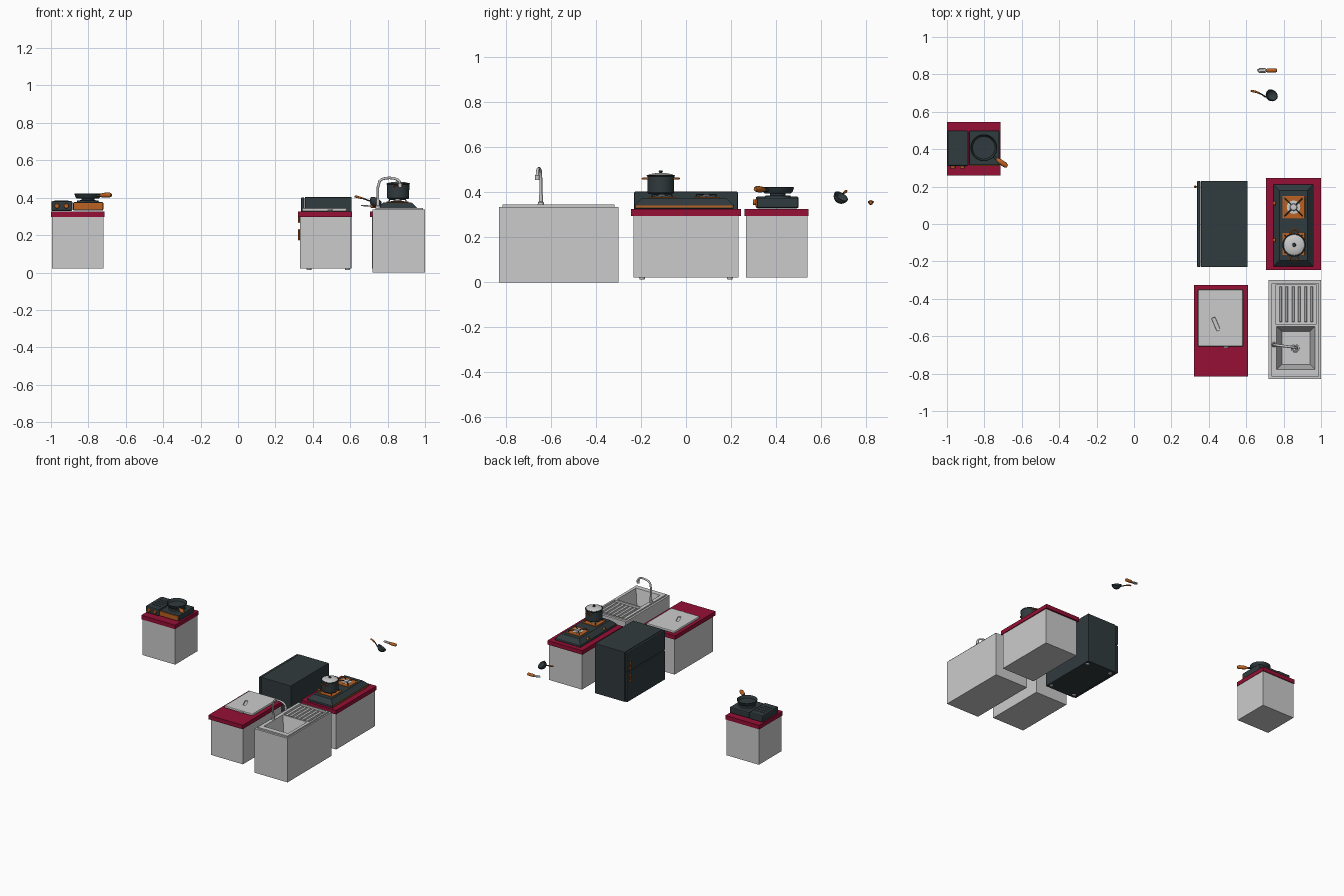
import bpy, bmesh, math
from mathutils import Vector

if "Cube" in bpy.data.objects:
    bpy.data.objects.remove(bpy.data.objects["Cube"])


def mat(name, rgb):
    m = bpy.data.materials.new(name)
    m.diffuse_color = (*rgb, 1)
    m.use_nodes = True
    m.node_tree.nodes["Principled BSDF"].inputs["Base Color"].default_value = m.diffuse_color
    return m


RED = mat("crimson", (0.30, 0.005, 0.035))
DARK = mat("slate", (0.03, 0.043, 0.048))
ORANGE = mat("copper", (0.50, 0.12, 0.015))


def finish(name, bm, m=None, smooth=False):
    bmesh.ops.recalc_face_normals(bm, faces=bm.faces)
    me = bpy.data.meshes.new(name)
    bm.to_mesh(me)
    bm.free()
    ob = bpy.data.objects.new(name, me)
    bpy.context.collection.objects.link(ob)
    if m:
        me.materials.append(m)
    if smooth:
        bpy.ops.object.select_all(action='DESELECT')
        ob.select_set(True)
        bpy.context.view_layer.objects.active = ob
        bpy.ops.object.shade_smooth_by_angle(angle=math.radians(35))
    return ob


def box(name, x, y, z, m=None, bevel=0, inset=0):
    """Box from ranges; inset narrows the top."""
    bm = bmesh.new()
    bmesh.ops.create_cube(bm, size=1)
    for v in bm.verts:
        sx, sy, top = v.co.x > 0, v.co.y > 0, v.co.z > 0
        i = inset if top else 0
        v.co = (x[1] - i if sx else x[0] + i, y[1] - i if sy else y[0] + i, z[1] if top else z[0])
    if bevel:
        bmesh.ops.bevel(bm, geom=bm.edges[:], offset=bevel, segments=2, profile=0.5, affect='EDGES')
    return finish(name, bm, m)


def lathe(name, profile, loc, m=None, n=28, axis='Z'):
    """Revolve (radius, height) points."""
    bm = bmesh.new()
    vs = [bm.verts.new((r, 0, h)) for r, h in profile]
    es = [bm.edges.new(p) for p in zip(vs, vs[1:])]
    bmesh.ops.spin(bm, geom=vs + es, cent=(0, 0, 0), axis=(0, 0, 1), angle=math.tau, steps=n, use_duplicate=False)
    bmesh.ops.remove_doubles(bm, verts=bm.verts, dist=1e-5)
    ob = finish(name, bm, m, True)
    ob.location = loc
    if axis == 'Y':
        ob.rotation_euler.x = math.pi / 2
    if axis == 'X':
        ob.rotation_euler.y = -math.pi / 2
    return ob


def tube(name, pts, r, m=None, radii=None):
    cu = bpy.data.curves.new(name, 'CURVE')
    cu.dimensions = '3D'
    cu.bevel_depth, cu.bevel_resolution, cu.use_fill_caps = r, 2, True
    sp = cu.splines.new('POLY')
    sp.points.add(len(pts) - 1)
    for i, p in enumerate(pts):
        sp.points[i].co = (*p, 1)
        sp.points[i].radius = radii[i] if radii else 1
    ob = bpy.data.objects.new(name, cu)
    bpy.context.collection.objects.link(ob)
    if m:
        cu.materials.append(m)
    bpy.ops.object.select_all(action='DESELECT')
    ob.select_set(True)
    bpy.context.view_layer.objects.active = ob
    bpy.ops.object.convert(target='MESH')
    return bpy.context.object


def cut(ob, cutter):
    md = ob.modifiers.new("cut", 'BOOLEAN')
    md.operation, md.solver, md.object = 'DIFFERENCE', 'EXACT', cutter
    bpy.context.view_layer.objects.active = ob
    bpy.ops.object.modifier_apply(modifier=md.name)


def burner(prefix, x, y, z, half):
    """Square plate, burner cap and four grate arms."""
    box(prefix + "_plate", (x - half, x + half), (y - half, y + half), (z, z + 0.005), ORANGE, 0.002)
    lathe(prefix + "_cap", [(0, 0), (0.032, 0), (0.036, 0.005), (0.02, 0.006), (0.016, 0.011), (0, 0.012)],
          (x, y, z + 0.004), None, 16)
    for i in range(4):
        a = math.pi / 4 + i * math.pi / 2
        p = [Vector((x + r * math.cos(a), y + r * math.sin(a), z + h))
             for r, h in ((half * 1.1, 0.003), (half * 1.0, 0.016), (0.018, 0.016))]
        tube(prefix + "_grate_arm", p, 0.003, DARK)


# Sink cabinet with recessed drainboard and tapered basin
sink = box("sink_cabinet", (0.72, 1.0), (-0.83, -0.30), (0, 0.336))
rim = box("sink_rim", (0.735, 0.99), (-0.815, -0.318), (0.336, 0.346))
tray_cut = box("tray_cutter", (0.757, 0.976), (-0.535, -0.325), (0.33, 0.36))
basin_cut = box("basin_cutter", (0.79, 0.94), (-0.75, -0.575), (0.22, 0.36), inset=-0.03)
for cutter in (tray_cut, basin_cut):
    cut(sink, cutter)
    cut(rim, cutter)
    bpy.data.objects.remove(cutter)
for i in range(6):
    x = 0.785 + i * 0.033
    box("drainboard_rib", (x - 0.007, x + 0.007), (-0.525, -0.335), (0.329, 0.338), None, inset=0.003)
lathe("sink_drain", [(0, 0.001), (0.012, 0.001), (0.016, 0.005), (0.021, 0.004), (0.022, 0)], (0.862, -0.665, 0.22))

# Faucet: base and swan neck
lathe("faucet_base", [(0, 0), (0.014, 0), (0.013, 0.01), (0.009, 0.014), (0.009, 0.045), (0, 0.045)],
      (0.748, -0.645, 0.345), None, 16)
neck = [(0.748, -0.645, 0.36), (0.748, -0.645, 0.455)]
for i in range(9):
    a = math.pi - i * math.pi / 8
    u = 0.5 + 0.5 * math.cos(a)
    neck.append((0.752 + 0.115 * u, -0.646 - 0.015 * u, 0.47 + 0.036 * math.sin(a) ** 0.7 if 0 < i < 8 else 0.47))
tube("faucet_neck", neck, 0.007)
lathe("faucet_nozzle", [(0, 0), (0.01, 0), (0.011, 0.02), (0.007, 0.025), (0, 0.025)], (0.867, -0.661, 0.455), None, 16)

# Cabinets with crimson worktops
for name, x, y in (("board_counter", (0.32, 0.61), (-0.815, -0.325)),
                   ("stove_counter", (0.705, 1.0), (-0.245, 0.245)),
                   ("grill_counter", (-1.0, -0.715), (0.26, 0.545))):
    box(name + "_top", x, y, (0.296, 0.327), RED)
    e = 0.012 if name != "grill_counter" else 0.006
    box(name + "_cabinet", (x[0] + e, x[1] - e * 0.5), (y[0] + e, y[1] - e), (0.022, 0.296))

# Chopping board with grip slot and small tab
board = box("chopping_board", (0.343, 0.582), (-0.655, -0.35), (0.327, 0.345), None, 0.006)
slot = box("slot_cutter", (-0.011, 0.011), (-0.038, 0.038), (-0.02, 0.02), None, 0.005)
slot.location, slot.rotation_euler.z = (0.438, -0.535, 0.358), 0.4
bpy.context.view_layer.update()
cut(board, slot)
bpy.data.objects.remove(slot)
box("board_tab", (0.478, 0.504), (-0.664, -0.65), (0.33, 0.341), None, 0.003)

# Fridge: body, two doors, handles, feet
box("fridge_body", (0.357, 0.608), (-0.23, 0.23), (0.022, 0.403), DARK, 0.003)
for name, z, hz in (("lower", (0.024, 0.246), (0.172, 0.232)), ("upper", (0.252, 0.401), (0.266, 0.326))):
    box(name + "_fridge_door", (0.337, 0.355), (-0.229, 0.229), z, DARK, 0.004)
    box(name + "_door_handle", (0.322, 0.331), (0.192, 0.206), hz, ORANGE, 0.003)
    for zz in (hz[0] + 0.008, hz[1] - 0.008):
        box(name + "_handle_post", (0.328, 0.34), (0.195, 0.203), (zz - 0.004, zz + 0.004), ORANGE)
for x in (0.38, 0.585):
    for y in (-0.195, 0.195):
        lathe("fridge_foot", [(0, 0), (0.012, 0), (0.014, 0.01), (0, 0.01)], (x, y, 0.014), None, 14)

# Two-burner stove
box("stove_base", (0.745, 0.96), (-0.228, 0.212), (0.327, 0.345), DARK, 0.003)
box("stove_hob", (0.747, 0.958), (-0.226, 0.21), (0.345, 0.374), DARK, inset=0.03)
box("stove_trim", (0.955, 0.963), (-0.222, 0.206), (0.332, 0.341), ORANGE)
for i, y in enumerate((0.09, -0.107)):
    burner("stove_burner", 0.853, y, 0.374, 0.06)
    lathe("stove_knob", [(0, 0), (0.011, 0), (0.009, 0.014), (0, 0.014)], (0.757, y + 0.02, 0.355), ORANGE, 14, 'X')

# Cooking pot with lid and side handles
P = (0.856, -0.112, 0.393)
lathe("pot_body", [(0, 0), (0.054, 0), (0.059, 0.006), (0.06, 0.078), (0.063, 0.081), (0.06, 0.085), (0.055, 0.084)],
      P, DARK, 32)
lathe("pot_lid", [(0.057, 0.083), (0.05, 0.088), (0.025, 0.092), (0, 0.093)], P, None, 32)
lathe("pot_lid_knob", [(0.004, 0.09), (0.005, 0.095), (0.01, 0.098), (0.008, 0.103), (0, 0.104)], P, DARK, 14)
for s in (-1, 1):
    tube("pot_handle", [(P[0] + dx, P[1] + s * dy, 0.461) for dx, dy in
                        ((-0.02, 0.055), (-0.018, 0.075), (-0.01, 0.081), (0.01, 0.081), (0.018, 0.075), (0.02, 0.055))],
         0.0045, ORANGE)

# Small portable stove: fuel compartment, hob and orange front panel
box("portable_fuel_cover", (-0.998, -0.885), (0.31, 0.50), (0.329, 0.382), DARK, 0.008)
box("portable_hob", (-0.882, -0.72), (0.315, 0.50), (0.331, 0.376), DARK, 0.006)
box("portable_front_panel", (-0.88, -0.722), (0.309, 0.316), (0.336, 0.372), ORANGE, 0.002)
for x in (-0.968, -0.918):
    lathe("portable_knob", [(0, 0), (0.014, 0), (0.012, 0.014), (0, 0.014)], (x, 0.312, 0.356), ORANGE, 14, 'Y')
for i in range(4):
    y = 0.36 + i * 0.03
    box("fuel_cover_slat", (-0.98, -0.905), (y - 0.005, y + 0.005), (0.38, 0.384), DARK)
lathe("portable_burner", [(0, 0), (0.06, 0), (0.056, 0.01), (0.035, 0.012), (0.035, 0.02), (0, 0.02)],
      (-0.803, 0.408, 0.375), DARK, 24)

# Frying pan and handle
lathe("frying_pan", [(0, 0), (0.058, 0), (0.066, 0.008), (0.072, 0.026), (0.069, 0.028), (0.06, 0.008), (0, 0.005)],
      (-0.803, 0.408, 0.395), DARK, 32)
tube("pan_handle_neck", [(-0.752, 0.362, 0.41), (-0.725, 0.34, 0.414)], 0.007, DARK)
tube("pan_handle_grip", [(-0.733, 0.347, 0.412), (-0.72, 0.337, 0.413), (-0.69, 0.316, 0.415), (-0.678, 0.308, 0.414)],
     0.013, ORANGE, [0.7, 1, 1.1, 0.7])

# Ladle: tilted hemispherical bowl, stem and grip
prof = [(0.034 * math.sin(i * math.pi / 14), -0.034 * math.cos(i * math.pi / 14)) for i in range(8)]
prof += [(0.031 * math.sin(i * math.pi / 14), -0.031 * math.cos(i * math.pi / 14)) for i in range(7, -1, -1)]
ladle = lathe("ladle_bowl", prof, (0.738, 0.69, 0.383), DARK, 20)
ladle.rotation_euler = (-0.5, 0.5, 0)
tube("ladle_stem", [(0.712, 0.679, 0.385), (0.702, 0.68, 0.383), (0.685, 0.692, 0.39), (0.66, 0.704, 0.399)], 0.004, DARK)
tube("ladle_grip", [(0.67, 0.70, 0.396), (0.65, 0.707, 0.401), (0.632, 0.711, 0.406), (0.624, 0.71, 0.406)],
     0.006, ORANGE, [0.7, 1, 1, 0.7])

# Peeler: grip, open frame and blade
tube("peeler_grip", [(0.708, 0.821, 0.355), (0.714, 0.821, 0.355), (0.758, 0.821, 0.355), (0.764, 0.821, 0.355)],
     0.011, ORANGE, [0.6, 1, 1, 0.6])
for s in (-1, 1):
    tube("peeler_frame", [(0.71, 0.821, 0.355), (0.70, 0.821 + s * 0.01, 0.356), (0.67, 0.821 + s * 0.01, 0.358),
                          (0.66, 0.821, 0.358)], 0.0035)
box("peeler_blade", (0.665, 0.703), (0.814, 0.828), (0.355, 0.359), None, 0.001)
